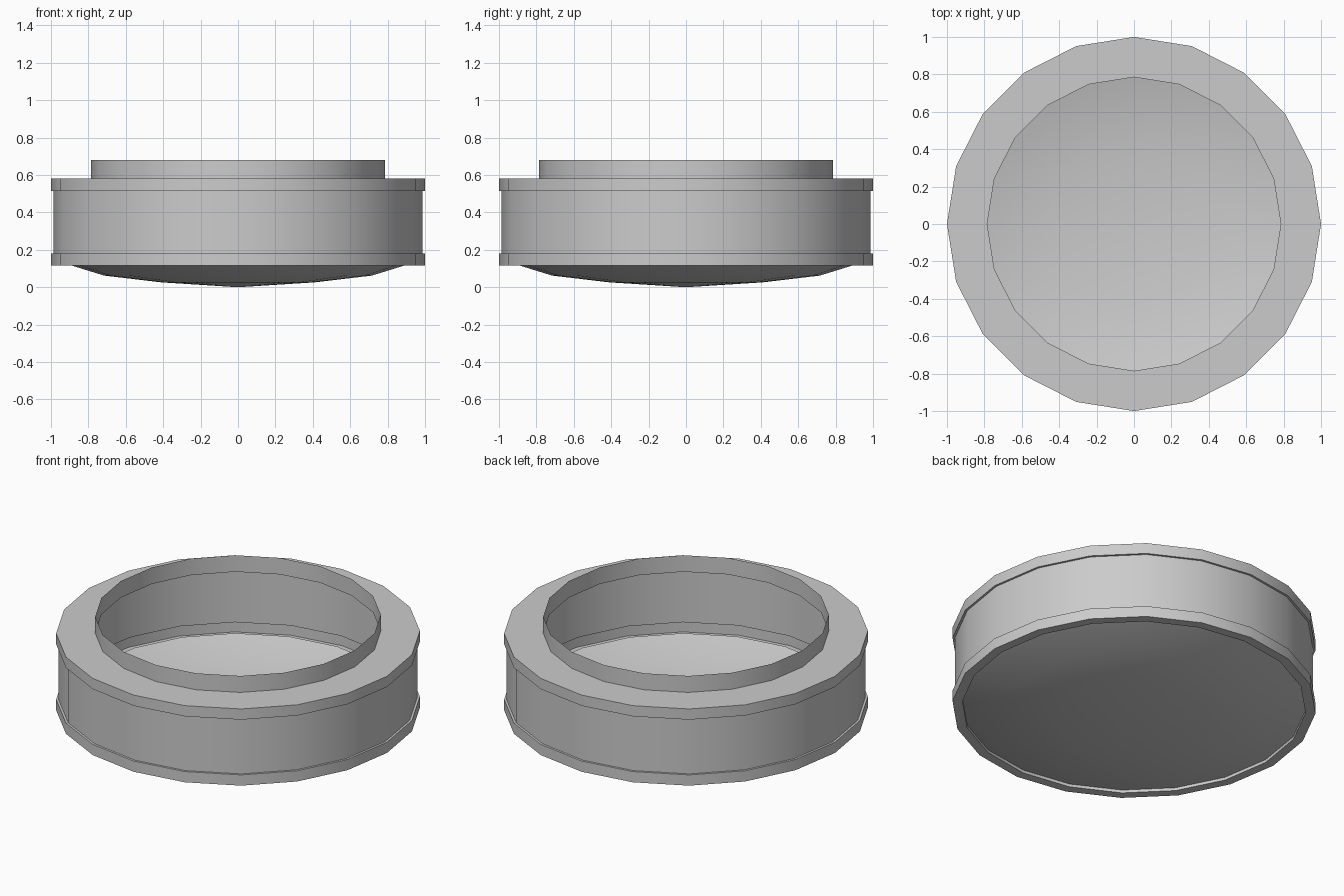
import bpy, bmesh, math

if "Cube" in bpy.data.objects:
    bpy.data.objects.remove(bpy.data.objects["Cube"])

SIDES = 20


def lathe(name, profile):
    """Turn an (r, z) profile, listed from top to bottom, into a 20-sided shell."""
    bm = bmesh.new()
    rings = []
    for r, z in profile:
        if r == 0:
            rings.append([bm.verts.new((0, 0, z))] * SIDES)
        else:
            rings.append([bm.verts.new((r * math.cos(2 * math.pi * i / SIDES),
                                        r * math.sin(2 * math.pi * i / SIDES), z))
                          for i in range(SIDES)])
    for top, low in zip(rings, rings[1:]):
        for i in range(SIDES):
            j = (i + 1) % SIDES
            loop = list(dict.fromkeys((top[i], low[i], low[j], top[j])))
            bm.faces.new(loop)
    mesh = bpy.data.meshes.new(name)
    bm.to_mesh(mesh)
    bm.free()
    obj = bpy.data.objects.new(name, mesh)
    bpy.context.collection.objects.link(obj)
    bpy.ops.object.select_all(action='DESELECT')
    obj.select_set(True)
    bpy.context.view_layer.objects.active = obj
    bpy.ops.object.shade_smooth_by_angle(angle=math.radians(30))
    return obj


# Open collar around the mouth
lathe("collar", [(0.785, 0.68), (0.785, 0.58)])

# Flat shoulder, upper band, recessed wall, lower band and bottom lip
lathe("body", [(0.785, 0.58), (1.0, 0.58), (1.0, 0.515), (0.987, 0.515),
               (0.987, 0.18), (1.0, 0.18), (1.0, 0.115), (0.945, 0.115),
               (0.945, 0.133)])

# Shallow domed base, set slightly into the bottom lip
lathe("domed_base", [(0.945, 0.133), (0.715, 0.062), (0.41, 0.026), (0, 0)])
